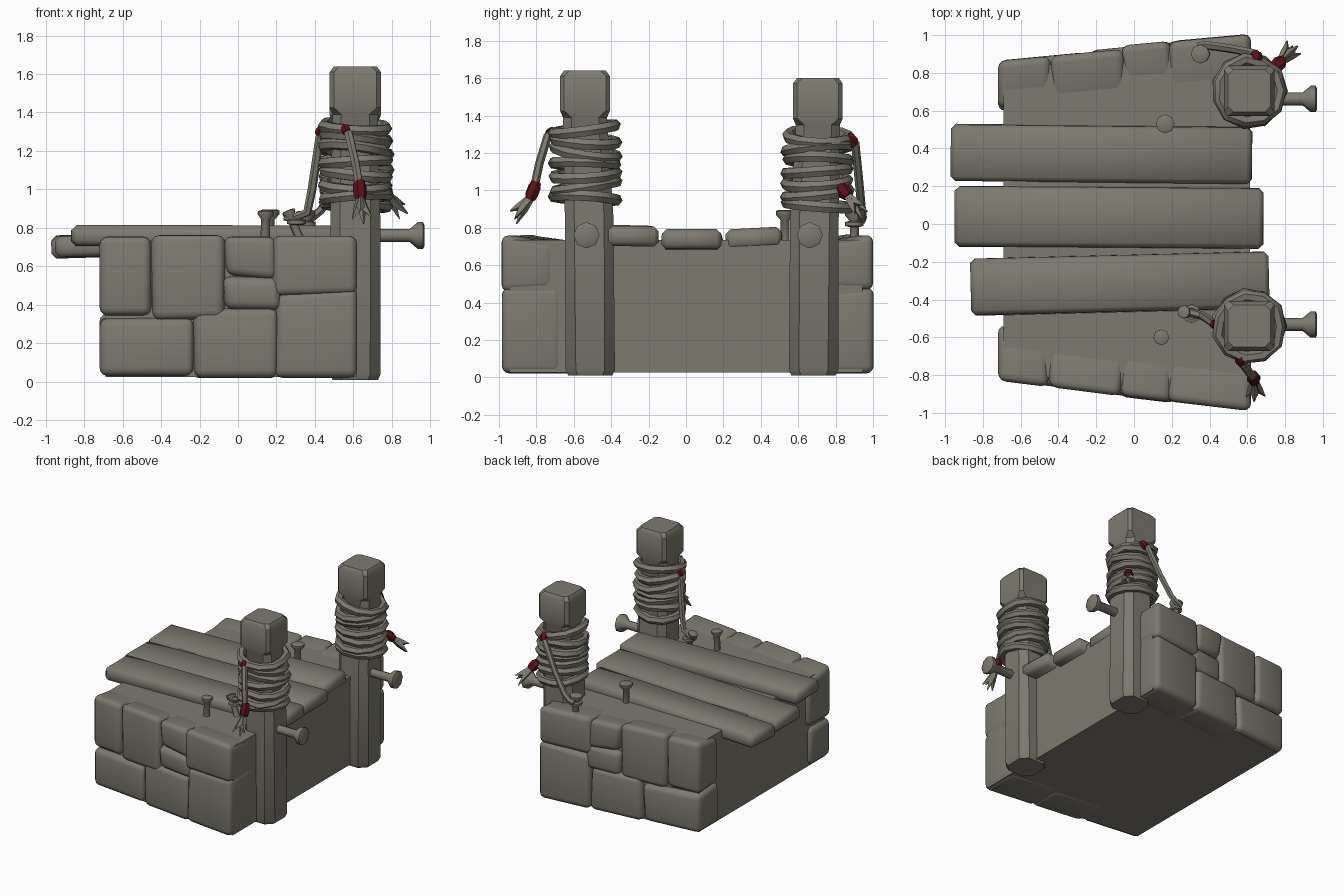
import bpy, bmesh, math, random
from mathutils import Vector, Matrix

if "Cube" in bpy.data.objects:
    bpy.data.objects.remove(bpy.data.objects["Cube"])

random.seed(4)


def material(name, rgb):
    m = bpy.data.materials.new(name)
    m.diffuse_color = (*rgb, 1)
    m.use_nodes = True
    m.node_tree.nodes["Principled BSDF"].inputs["Base Color"].default_value = m.diffuse_color
    return m


GREY = material("weathered_grey", (0.205, 0.195, 0.16))
RED = material("dark_red", (0.10, 0.006, 0.008))


def finish(bm, name, mat, angle=40, bevel=0, segments=2):
    bmesh.ops.recalc_face_normals(bm, faces=bm.faces)
    me = bpy.data.meshes.new(name)
    bm.to_mesh(me)
    bm.free()
    ob = bpy.data.objects.new(name, me)
    bpy.context.collection.objects.link(ob)
    me.materials.append(mat)
    bpy.ops.object.select_all(action='DESELECT')
    ob.select_set(True)
    bpy.context.view_layer.objects.active = ob
    if bevel:
        mod = ob.modifiers.new("worn_edges", 'BEVEL')
        mod.width, mod.segments = bevel, segments
        bpy.ops.object.modifier_apply(modifier=mod.name)
    bpy.ops.object.shade_smooth_by_angle(angle=math.radians(angle))
    return ob


def skin(bm, rings, closed=False):
    """Join rings of points into a tube, capped unless closed."""
    vs = [[bm.verts.new(p) for p in r] for r in rings]
    n = len(vs[0])
    for i in range(len(vs) - (0 if closed else 1)):
        a, b = vs[i], vs[(i + 1) % len(vs)]
        for j in range(n):
            bm.faces.new((a[j], a[(j + 1) % n], b[(j + 1) % n], b[j]))
    if not closed:
        bm.faces.new(vs[0])
        bm.faces.new(vs[-1])


def sweep(bm, pts, radii, sides=6, closed=False):
    """Round section carried along a path."""
    pts = [Vector(p) for p in pts]
    n = len(pts)
    if not isinstance(radii, (list, tuple)):
        radii = [radii] * n
    rings, q, last = [], None, None
    for i, p in enumerate(pts):
        a = pts[i - 1] if closed or i else p
        b = pts[(i + 1) % n] if closed or i < n - 1 else p
        t = (b - a).normalized()
        q = t.to_track_quat('Z', 'Y') if q is None else last.rotation_difference(t) @ q
        last = t
        rings.append([p + q @ Vector((radii[i] * math.cos(k * math.tau / sides),
                                      radii[i] * math.sin(k * math.tau / sides), 0))
                      for k in range(sides)])
    skin(bm, rings, closed)


def box(bm, x0, x1, y0, y1, z0, z1):
    vs = bmesh.ops.create_cube(bm, size=1)['verts']
    for v in vs:
        v.co = Vector(((x0 + x1) / 2 + v.co.x * (x1 - x0), (y0 + y1) / 2 + v.co.y * (y1 - y0),
                       (z0 + z1) / 2 + v.co.z * (z1 - z0)))
    return vs


def wall_y(x, side):
    """Outer wall line, flaring towards +x."""
    return -(0.835 + (x + 0.72) * 0.123) if side < 0 else 0.875 + (x + 0.72) * 0.093


# core of the pier
bm = bmesh.new()
for v in box(bm, -0.69, 0.615, -1, 1, 0.025, 0.735):
    s = -1 if v.co.y < 0 else 1
    v.co.y = wall_y(v.co.x, s) - s * 0.055
finish(bm, "pier_core", GREY)

# masonry on both end walls: x0, x1, z0, z1
stones = [(-0.72, -0.24, 0.03, 0.34), (-0.24, 0.2, 0.02, 0.37), (0.2, 0.62, 0.02, 0.47),
          (-0.72, -0.45, 0.34, 0.76), (-0.45, -0.06, 0.33, 0.77), (-0.06, 0.2, 0.54, 0.76),
          (-0.07, 0.22, 0.36, 0.55), (0.19, 0.62, 0.46, 0.765)]
for side, label in ((-1, "front"), (1, "back")):
    for i, (x0, x1, z0, z1) in enumerate(stones):
        bm = bmesh.new()
        depth = random.uniform(0.24, 0.34)
        out = random.uniform(-0.012, 0.01)
        for v in box(bm, x0, x1, 0, 1, z0, z1):
            outer = v.co.y > 0.5
            y = wall_y(v.co.x, side) + side * out
            v.co.y = y if outer else y - side * depth
            if not outer and v.co.z > 0.7:
                v.co.z = 0.72
            if -0.7 < v.co.x < 0.6:
                v.co.x += random.uniform(-0.02, 0.02)
            if 0.1 < v.co.z < 0.7:
                v.co.z += random.uniform(-0.02, 0.02)
        finish(bm, f"{label}_stone_{i + 1}", GREY, 60, 0.042, 3)

# deck planks: x ends, y centre, width, z at left end, z at right end, yaw, roll
planks = [(-0.97, 0.625, 0.37, 0.305, 0.70, 0.745, -0.6, 3),
          (-0.95, 0.685, 0.035, 0.325, 0.70, 0.74, -0.4, 0),
          (-0.865, 0.715, -0.315, 0.305, 0.76, 0.755, 1.4, -1)]
for i, (x0, x1, yc, w, za, zb, yaw, roll) in enumerate(planks):
    bm = bmesh.new()
    vs = box(bm, x0, x1, -w / 2, w / 2, -0.054, 0.054)
    mid = (x0 + x1) / 2
    for v in vs:
        v.co.x -= mid
        if v.co.z > 0:
            v.co.y *= 0.97
    bmesh.ops.transform(bm, verts=vs, matrix=Matrix.Translation((mid, yc, (za + zb) / 2))
                        @ Matrix.Rotation(math.radians(yaw), 4, 'Z')
                        @ Matrix.Rotation(-math.atan2(zb - za, x1 - x0), 4, 'Y')
                        @ Matrix.Rotation(math.radians(roll), 4, 'X'))
    finish(bm, f"deck_plank_{i + 1}", GREY, 60, 0.025, 1)


def square_ring(cx, cy, z, h, c):
    """Square with cut corners."""
    return [(cx + x, cy + y, z) for x, y in
            ((h, -h + c), (h, h - c), (h - c, h), (-h + c, h),
             (-h, h - c), (-h, -h + c), (-h + c, -h), (h - c, -h))]


def nail(name, base, tip, r, head_r):
    """Shaft with a flared head."""
    a, b = Vector(base), Vector(tip)
    at = lambda d: b - (b - a).normalized() * d
    bm = bmesh.new()
    k = head_r
    sweep(bm, [a, at(k * 1.1), at(k * 0.5), at(k * 0.12), b],
          [r, r, k, k, k * 0.75], 8)
    finish(bm, name, GREY, 50)


# posts with rope coils and side bolts
for label, yb, yt, top in (("front", -0.512, -0.54, 1.64), ("back", 0.682, 0.705, 1.60)):
    bm = bmesh.new()
    skin(bm, [square_ring(0.61, yb + (yt - yb) * f, z, h, c) for f, z, h, c in
              ((0, 0.01, 0.118, 0.05), (0, 0.04, 0.132, 0.055), (0.2, 0.85, 0.13, 0.05),
               (1, top - 0.25, 0.118, 0.045), (1, top - 0.215, 0.133, 0.022),
               (1, top - 0.03, 0.133, 0.022), (1, top, 0.112, 0.03))])
    finish(bm, f"{label}_post", GREY, 35)
    for i in range(7):
        tilt, phase = random.uniform(0.01, 0.045), random.uniform(0, 6.28)
        z = top - 0.68 + i * 0.061
        pts = []
        for k in range(11):
            a = k * math.tau / 11
            r = 0.165 + random.uniform(-0.008, 0.008)
            pts.append((0.61 + r * math.cos(a), yt + r * math.sin(a),
                        z + tilt * math.sin(a + phase)))
        bm = bmesh.new()
        sweep(bm, pts, 0.032, 6, True)
        finish(bm, f"{label}_rope_coil_{i + 1}", GREY, 50)
    nail(f"{label}_side_bolt", (0.7, yb - 0.02, 0.76), (0.97, yb - 0.02, 0.76), 0.034, 0.07)

# upright nails in the deck
nail("front_deck_nail", (0.14, -0.6, 0.7), (0.145, -0.6, 0.89), 0.024, 0.042)
nail("back_deck_nail", (0.165, 0.53, 0.7), (0.165, 0.53, 0.895), 0.024, 0.05)
nail("front_tie_nail", (0.33, -0.48, 0.72), (0.26, -0.465, 0.89), 0.022, 0.035)
nail("back_tie_nail", (0.36, 0.9, 0.7), (0.35, 0.9, 0.89), 0.024, 0.05)


def rope(name, pts, r=0.023):
    bm = bmesh.new()
    sweep(bm, pts, r, 6)
    finish(bm, name, GREY, 50)


def band(name, a, b, r):
    a, b = Vector(a), Vector(b)
    bm = bmesh.new()
    sweep(bm, [a, a.lerp(b, 0.3), a.lerp(b, 0.7), b], [r * 0.75, r, r, r * 0.75], 6)
    finish(bm, name, RED, 30)


def fray(name, a, b):
    """Loose strands fanning out from a band."""
    a, b = Vector(a), Vector(b)
    d = b - a
    side = d.cross(Vector((0, 0, 1))).normalized()
    up = d.cross(side).normalized()
    bm = bmesh.new()
    for s, u, f in ((-0.05, 0.0, 0.85), (-0.01, 0.03, 1.0), (0.05, 0.01, 0.9), (0.01, -0.04, 0.8)):
        sweep(bm, [a, a + d * 0.5 + (side * s + up * u) * 0.4, a + d * f + side * s + up * u],
              [0.022, 0.022, 0.003], 4)
    finish(bm, name, GREY, 30)


# hanging rope ends
rope("front_loose_rope", [(0.56, -0.70, 1.32), (0.575, -0.74, 1.29), (0.61, -0.785, 1.14), (0.63, -0.81, 1.02)])
band("front_loose_band", (0.63, -0.80, 1.045), (0.637, -0.835, 0.95), 0.036)
fray("front_frayed_end", (0.637, -0.83, 0.96), (0.645, -0.93, 0.84))
band("front_rope_clip", (0.555, -0.705, 1.325), (0.568, -0.74, 1.295), 0.026)
rope("front_tie_rope", [(0.45, -0.54, 1.32), (0.425, -0.53, 1.27), (0.385, -0.50, 1.0),
                        (0.36, -0.485, 0.88), (0.28, -0.465, 0.85), (0.24, -0.465, 0.86)])
band("front_tie_clip", (0.435, -0.535, 1.32), (0.42, -0.53, 1.28), 0.026)
rope("back_tie_rope", [(0.65, 0.86, 1.27), (0.63, 0.905, 1.25), (0.53, 0.925, 1.05),
                       (0.43, 0.94, 0.89), (0.38, 0.945, 0.85), (0.34, 0.94, 0.84)])
band("back_tie_clip", (0.655, 0.86, 1.29), (0.64, 0.905, 1.245), 0.034)
band("back_loose_band", (0.745, 0.825, 1.02), (0.785, 0.87, 0.965), 0.037)
fray("back_frayed_end", (0.775, 0.86, 0.975), (0.86, 0.95, 0.87))

# loops tied around the deck nails
for label, x, y, z in (("front", 0.305, -0.475, 0.83), ("back", 0.355, 0.9, 0.82)):
    bm = bmesh.new()
    sweep(bm, [(x + 0.036 * math.cos(k * math.tau / 8), y + 0.036 * math.sin(k * math.tau / 8), z)
               for k in range(8)], 0.016, 5, True)
    finish(bm, f"{label}_tie_loop", GREY, 50)
